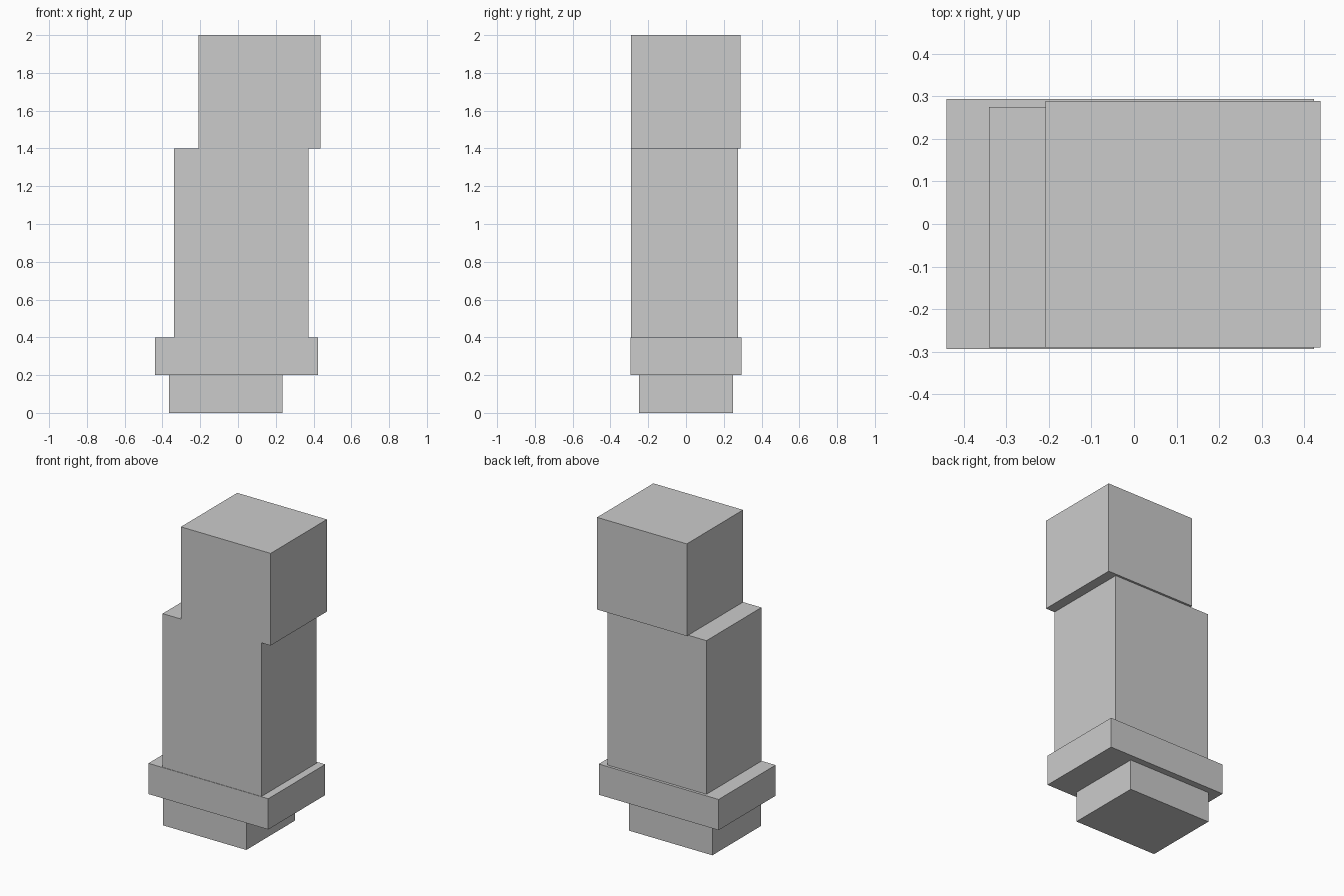
import bpy
import bmesh
from mathutils import Matrix, Vector

if "Cube" in bpy.data.objects:
    bpy.data.objects.remove(bpy.data.objects["Cube"])


def block(name, x, y, z):
    """Add a box spanning the given (min, max) ranges."""
    lo, hi = Vector((x[0], y[0], z[0])), Vector((x[1], y[1], z[1]))
    bm = bmesh.new()
    bmesh.ops.create_cube(bm, size=1, matrix=Matrix.Diagonal((*(hi - lo), 1)))
    mesh = bpy.data.meshes.new(name)
    bm.to_mesh(mesh)
    bm.free()
    obj = bpy.data.objects.new(name, mesh)
    obj.location = (lo + hi) / 2
    bpy.context.collection.objects.link(obj)
    return obj


# Small foot under the wide plinth
block("foot", (-0.365, 0.235), (-0.25, 0.25), (0.0, 0.2))
block("plinth", (-0.44, 0.423), (-0.293, 0.293), (0.2, 0.4))

# Tall shaft, with the head shifted to the right and flush at the front
block("shaft", (-0.34, 0.372), (-0.29, 0.275), (0.4, 1.4))
block("head", (-0.208, 0.438), (-0.29, 0.289), (1.4, 2.0))
